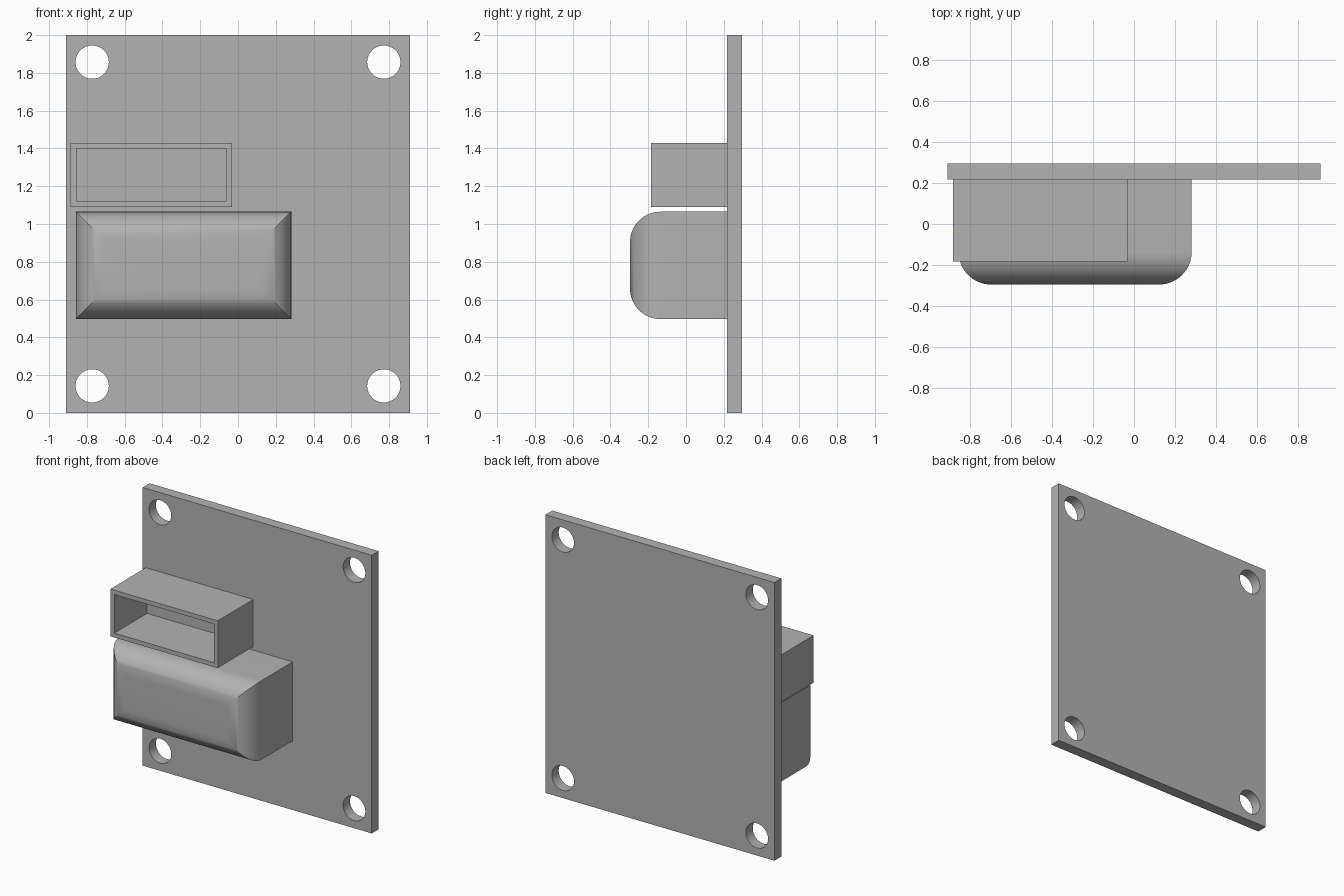
import bpy, bmesh, math
from mathutils import Matrix

default = bpy.data.objects.get("Cube")
if default:
    bpy.data.objects.remove(default, do_unlink=True)

GREY = (0.45, 0.45, 0.45, 1)
grey = bpy.data.materials.new("plain grey")
grey.use_nodes = True
grey.diffuse_color = GREY
grey.node_tree.nodes["Principled BSDF"].inputs["Base Color"].default_value = GREY

PLATE_FRONT, PLATE_BACK = 0.218, 0.296


def finish(bm, name):
    bmesh.ops.recalc_face_normals(bm, faces=bm.faces)
    mesh = bpy.data.meshes.new(name)
    bm.to_mesh(mesh)
    bm.free()
    mesh.materials.append(grey)
    obj = bpy.data.objects.new(name, mesh)
    bpy.context.collection.objects.link(obj)
    return obj


def box(x0, x1, y0, y1, z0, z1):
    bm = bmesh.new()
    centre = Matrix.Translation(((x0 + x1) / 2, (y0 + y1) / 2, (z0 + z1) / 2))
    size = Matrix.Diagonal((x1 - x0, y1 - y0, z1 - z0, 1))
    bmesh.ops.create_cube(bm, size=1, matrix=centre @ size)
    return bm


def smooth(obj, angle=30):
    bpy.ops.object.select_all(action="DESELECT")
    obj.select_set(True)
    bpy.context.view_layer.objects.active = obj
    bpy.ops.object.shade_smooth_by_angle(angle=math.radians(angle))


# Mounting plate with four drilled corners
plate = finish(box(-0.911, 0.911, PLATE_FRONT, PLATE_BACK, 0, 2), "mounting_plate")
drills = bmesh.new()
for x in (-0.772, 0.772):
    for z in (0.143, 1.857):
        place = Matrix.Translation((x, PLATE_BACK, z)) @ Matrix.Rotation(math.pi / 2, 4, "X")
        bmesh.ops.create_cone(drills, cap_ends=True, segments=64, radius1=0.088,
                              radius2=0.088, depth=0.5, matrix=place)
cutter = finish(drills, "hole_cutter")
cutter.hide_render = True
cut = plate.modifiers.new("holes", "BOOLEAN")
cut.operation, cut.solver, cut.object = "DIFFERENCE", "EXACT", cutter
bpy.context.view_layer.objects.active = plate
bpy.ops.object.modifier_apply(modifier=cut.name)
bpy.data.objects.remove(cutter, do_unlink=True)
smooth(plate)

# Hollow rectangular socket, open at the front
WALL = 0.031
bm = box(-0.886, -0.032, -0.184, PLATE_FRONT, 1.09, 1.43)
bm.normal_update()
front = min(bm.faces, key=lambda f: f.normal.y)
bmesh.ops.inset_region(bm, faces=[front], thickness=WALL, use_even_offset=True)
pocket = bmesh.ops.extrude_discrete_faces(bm, faces=[front])["faces"][0]
for v in pocket.verts:
    v.co.y = PLATE_FRONT - WALL
finish(bm, "socket")

# Block with rounded front edges that meet in mitred corners
RADIUS, STEPS = 0.16, 16
X0, X1, Y0, Z0, Z1 = -0.858, 0.282, -0.296, 0.497, 1.065
profile = [(0, PLATE_FRONT)]
for i in range(STEPS + 1):
    a = math.pi / 2 * i / STEPS
    profile.append((RADIUS * (1 - math.cos(a)), Y0 + RADIUS * (1 - math.sin(a))))
bm = bmesh.new()
rings = []
for d, y in profile:
    corners = ((X0 + d, Z0 + d), (X1 - d, Z0 + d), (X1 - d, Z1 - d), (X0 + d, Z1 - d))
    rings.append([bm.verts.new((x, y, z)) for x, z in corners])
for a, b in zip(rings, rings[1:]):
    for i in range(4):
        j = (i + 1) % 4
        bm.faces.new((a[i], a[j], b[j], b[i]))
bm.faces.new(rings[0])
bm.faces.new(rings[-1])
smooth(finish(bm, "rounded_block"))
